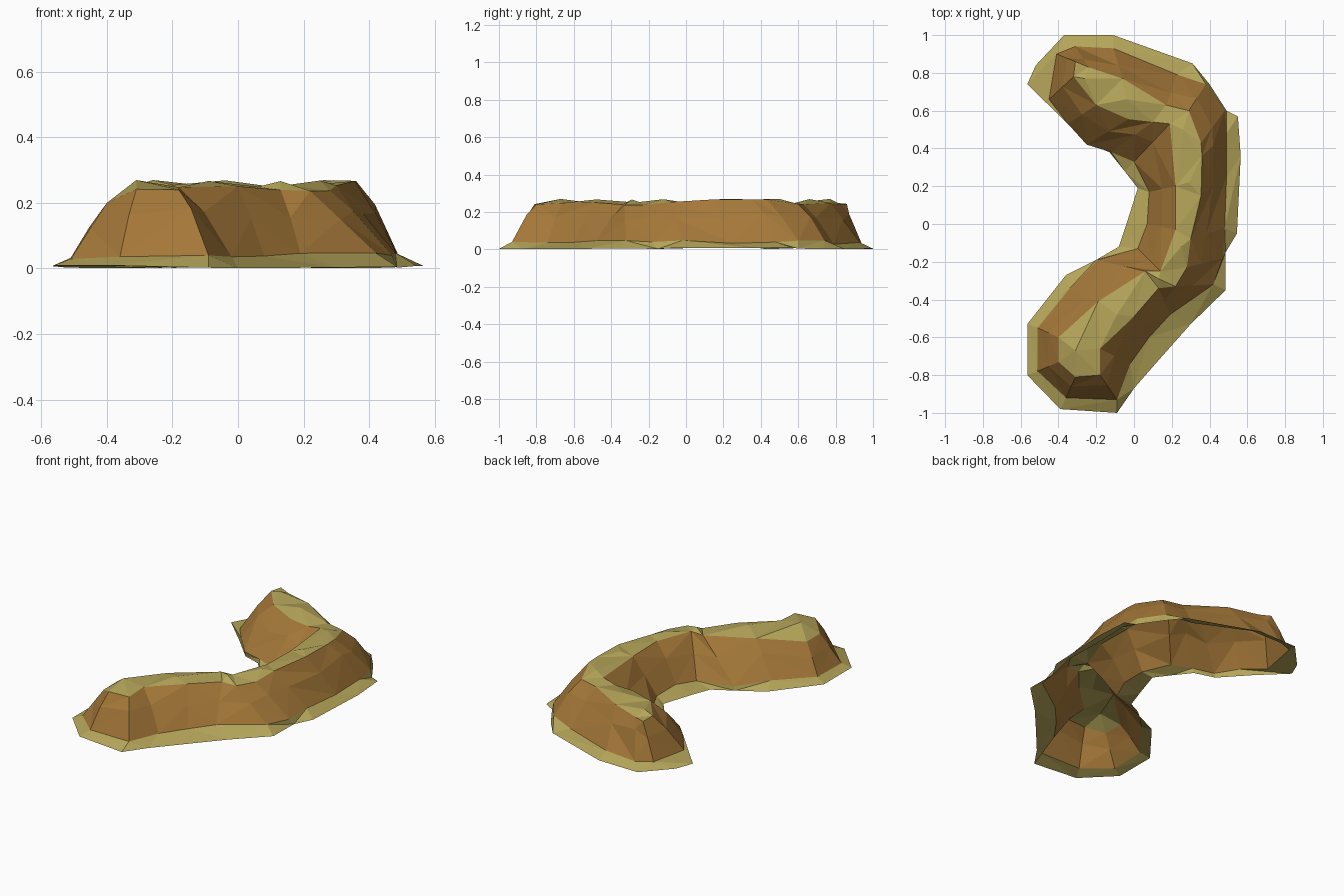
import bpy, random
from mathutils import Vector
from mathutils.geometry import delaunay_2d_cdt

if "Cube" in bpy.data.objects:
    bpy.data.objects.remove(bpy.data.objects["Cube"])

random.seed(4)

# Plan outlines, clockwise from the north-west tip (matching points in each ring)
SKIRT = [(-.52, .84), (-.37, 1), (-.11, 1), (.31, .85), (.40, .74), (.49, .60), (.55, .57),
         (.565, .36), (.545, -.05), (.485, -.15), (.485, -.35), (.30, -.53), (.14, -.71),
         (0, -.87), (-.09, -1), (-.39, -.98), (-.565, -.80), (-.565, -.53), (-.36, -.27),
         (-.20, -.19), (-.08, -.12), (-.04, 0), (.02, .19), (-.05, .28), (-.13, .38),
         (-.25, .43), (-.40, .58), (-.565, .74)]
FOOT = [(-.41, .90), (-.31, .94), (-.11, .93), (.23, .79), (.38, .74), (.48, .60), (.49, .48),
        (.49, .25), (.48, -.02), (.47, -.18), (.42, -.32), (.19, -.48), (.08, -.60),
        (-.02, -.74), (-.09, -.93), (-.36, -.92), (-.51, -.78), (-.51, -.55), (-.34, -.34),
        (-.19, -.19), (.02, -.13), (.07, 0), (.08, .17), (0, .33), (-.12, .38),
        (-.25, .42), (-.35, .53), (-.45, .66)]
RIM = [(-.31, .86), (-.24, .83), (-.06, .77), (.17, .63), (.29, .60), (.355, .43), (.36, .36),
       (.355, .15), (.30, -.08), (.28, -.23), (.22, -.33), (.13, -.34), (0, -.49),
       (-.18, -.66), (-.18, -.80), (-.31, -.81), (-.40, -.73), (-.40, -.60), (-.19, -.41),
       (.06, -.25), (.14, -.25), (.22, -.03), (.22, .20), (.19, .53), (.10, .54),
       (-.03, .555), (-.20, .63), (-.32, .78)]
SPINE = [(-.26, .77), (-.04, .66), (.26, .50), (.29, .22), (.25, -.12),
         (.13, -.29), (-.09, -.48), (-.31, -.67)]


def material(name, color):
    m = bpy.data.materials.new(name)
    m.diffuse_color = (*color, 1)
    m.use_nodes = True
    m.node_tree.nodes["Principled BSDF"].inputs["Base Color"].default_value = m.diffuse_color
    return m


def add_mesh(name, verts, faces, mat):
    me = bpy.data.meshes.new(name)
    me.from_pydata(verts, [], faces)
    me.materials.append(mat)
    ob = bpy.data.objects.new(name, me)
    bpy.context.collection.objects.link(ob)


def ring(points, low, high):
    return [Vector((x, y, random.uniform(low, high))) for x, y in points]


def band(name, rings, mat):
    """Triangulated strips joining successive rings."""
    n, faces = len(rings[0]), []
    for r in range(len(rings) - 1):
        for i in range(n):
            j = (i + 1) % n
            a, b, c, d = r*n + i, r*n + j, r*n + n + j, r*n + n + i
            faces += [(a, d, c), (a, c, b)] if i % 2 else [(a, d, b), (b, d, c)]
    add_mesh(name, [v for r in rings for v in r], faces, mat)


grass = material("grass", (.46, .375, .10))
rock = material("rock", (.37, .185, .04))

skirt = ring(SKIRT, 0, .01)
foot = ring(FOOT, .025, .05)
rim = ring(RIM, .235, .255)
for v in rim:
    if v.x < -.38:      # the south tip slopes down to the west
        v.z = .2
    elif v.x > .34:     # the east rim is the highest
        v.z = .267
# Uneven cliff break line
mid = [f.lerp(r, random.uniform(.5, .62)) for f, r in zip(foot, rim)]
for v in mid:
    v.z += random.uniform(0, .03)

band("grass_skirt", [skirt, foot], grass)
band("cliff_wall", [foot, mid, rim], rock)

# Grassy top, filled between the rim and the raised spine
pts = rim + ring(SPINE, .266, .27)
flat = [v.to_2d() for v in pts]
n = len(rim)
out, _, tris, origin, _, _ = delaunay_2d_cdt(flat, [], [list(range(n))[::-1]], 1, 1e-5)
top = [pts[o[0]] if o else Vector((*v, .26)) for v, o in zip(out, origin)]
add_mesh("grass_top", top, tris, grass)
